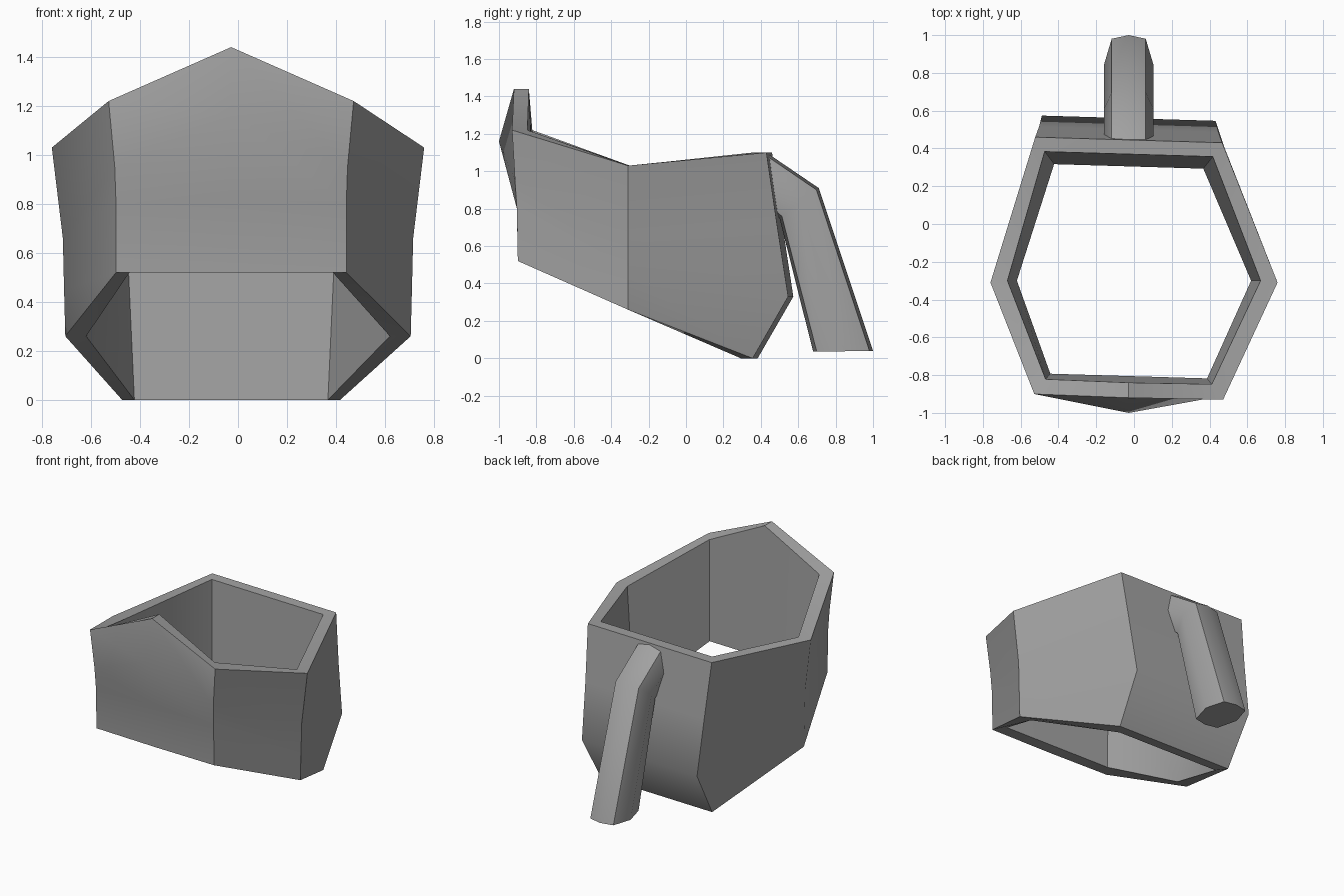
import bpy, bmesh, math

cube = bpy.data.objects.get("Cube")
if cube:
    bpy.data.objects.remove(cube, do_unlink=True)

grey = bpy.data.materials.new("mid_grey")
grey.use_nodes = True
colour = (0.36, 0.36, 0.36, 1)
grey.diffuse_color = colour
grey.node_tree.nodes["Principled BSDF"].inputs["Base Color"].default_value = colour

SHIFT, SKEW = -0.028, -0.03


def finish(name, bm):
    bmesh.ops.recalc_face_normals(bm, faces=bm.faces)
    mesh = bpy.data.meshes.new(name)
    bm.to_mesh(mesh)
    bm.free()
    mesh.materials.append(grey)
    obj = bpy.data.objects.new(name, mesh)
    bpy.context.collection.objects.link(obj)
    bpy.ops.object.select_all(action='DESELECT')
    obj.select_set(True)
    bpy.context.view_layer.objects.active = obj
    bpy.ops.object.shade_smooth_by_angle(angle=math.radians(42))


def bridge(bm, a, b):
    n = len(a)
    for i in range(n):
        j = (i + 1) % n
        bm.faces.new((a[i], a[j], b[j], b[i]))


# Half-profiles of each corner: outer wall from top to bottom, then inner bottom and inner top
front_mid = [(0, -0.92, 1.44), (0, -1.0, 1.16), (0, -0.905, 0.82), (0, -0.89, 0.52),
             (0, -0.805, 0.52), (0, -0.84, 1.44)]
front_corner = [(0.5, -0.915, 1.22), (0.475, -0.9, 0.95), (0.47, -0.89, 0.8), (0.47, -0.885, 0.52),
                (0.415, -0.805, 0.52), (0.44, -0.835, 1.22)]
side_corner = [(0.76, -0.31, 1.03), (0.715, -0.31, 0.66), (0.71, -0.31, 0.45), (0.705, -0.31, 0.26),
               (0.62, -0.3, 0.26), (0.67, -0.3, 1.03)]
back_corner = [(0.495, 0.445, 1.1), (0.475, 0.5, 0.72), (0.46, 0.56, 0.33), (0.445, 0.37, 0),
               (0.395, 0.305, 0), (0.445, 0.37, 1.1)]


def column(bm, profile, side, shift=SHIFT, skew=SKEW):
    return [bm.verts.new((side * x + shift, y + skew * side * x, z)) for x, y, z in profile]


# Six-sided open shell with a pointed front
bm = bmesh.new()
columns = [column(bm, front_mid, 1)]
columns += [column(bm, front_corner, 1), column(bm, side_corner, 1, 0, 0), column(bm, back_corner, 1)]
columns += [column(bm, back_corner, -1), column(bm, side_corner, -1, 0, 0), column(bm, front_corner, -1)]
for k, col in enumerate(columns):
    bridge(bm, col, columns[(k + 1) % len(columns)])
finish("shell", bm)

# Eight-sided bent handle at the back: section as half width and depth fraction
half = [(0.09, 0.06), (0.13, 0.48), (0.09, 0.94)]
section = [(0, 0)] + half + [(0, 1)] + [(-x, t) for x, t in reversed(half)]
# Each station gives the outer and inner (y, z) points
stations = [((0.43, 1.1), (0.42, 0.82)), ((0.71, 0.91), (0.5, 0.75)), ((1.0, 0.04), (0.68, 0.035))]
bm = bmesh.new()
rings = []
for (oy, oz), (iy, iz) in stations:
    rings.append([bm.verts.new((x + SHIFT, oy + (iy - oy) * t, oz + (iz - oz) * t))
                  for x, t in section])
for a, b in zip(rings, rings[1:]):
    bridge(bm, a, b)
bm.faces.new(rings[0])
bm.faces.new(rings[-1])
finish("back_handle", bm)
